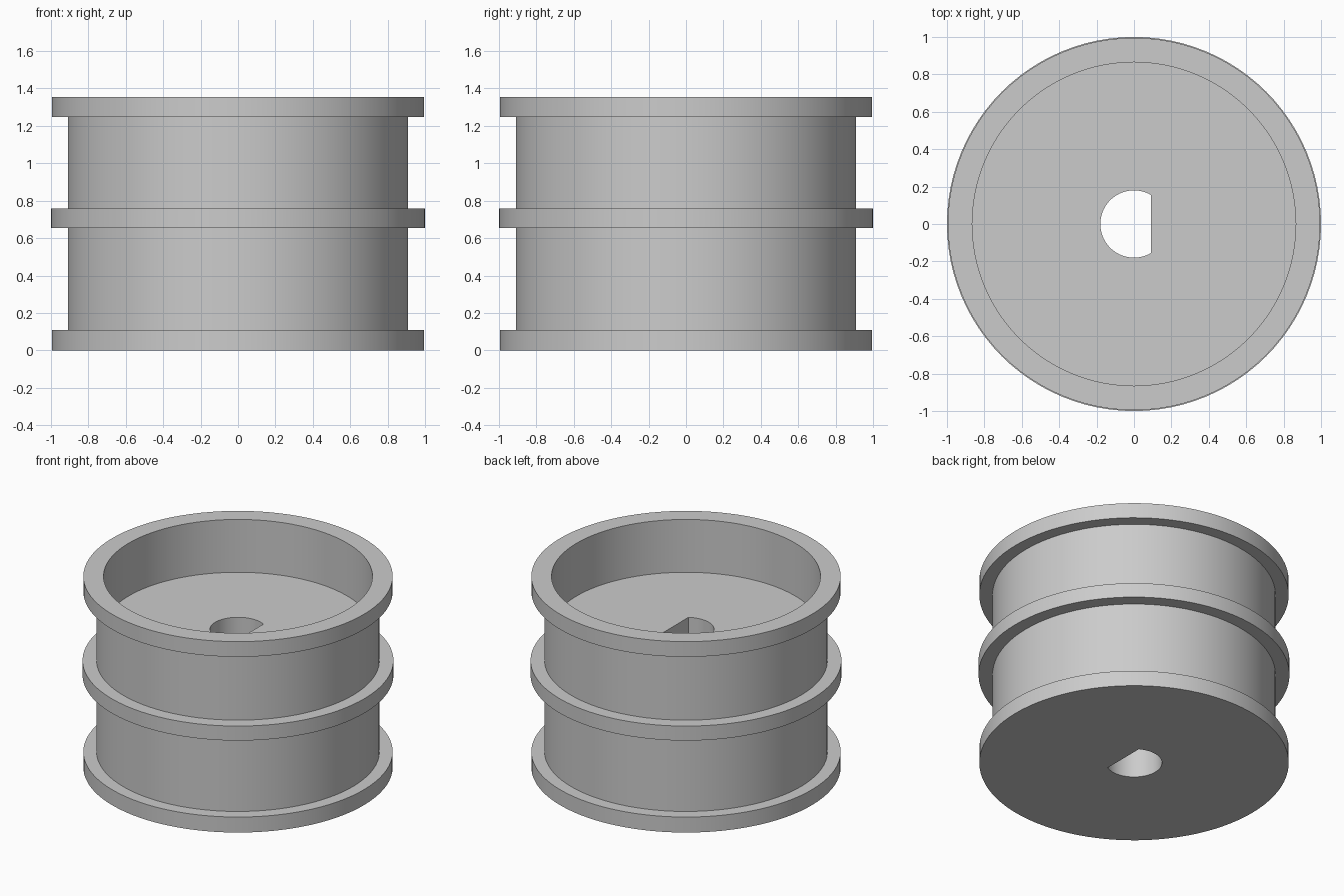
import bpy
import bmesh
from math import cos, sin, tau, radians

cube = bpy.data.objects.get("Cube")
if cube:
    bpy.data.objects.remove(cube, do_unlink=True)

SEGMENTS = 96
BORE, FLAT_X = 0.18, 0.09
BODY, RIM, MID_RIM, CUP = 0.91, 0.995, 1.0, 0.865
HEIGHT, FLOOR = 1.355, 0.98

grey = bpy.data.materials.new("plain grey")
grey.use_nodes = True
colour = (0.6, 0.6, 0.6, 1)
grey.diffuse_color = colour
grey.node_tree.nodes["Principled BSDF"].inputs["Base Color"].default_value = colour

# Closed section (radius, height): outer wall with three flanges, cup, bore
section = [
    (BORE, 0), (RIM, 0), (RIM, 0.11), (BODY, 0.11),
    (BODY, 0.655), (MID_RIM, 0.655), (MID_RIM, 0.758), (BODY, 0.758),
    (BODY, 1.247), (RIM, 1.247), (RIM, HEIGHT),
    (CUP, HEIGHT), (CUP, FLOOR), (BORE, FLOOR),
]


def ring(bm, radius, z):
    """One loop of vertices; the bore is cut off straight to make its D shape."""
    verts = []
    for i in range(SEGMENTS):
        a = tau * i / SEGMENTS
        x = radius * cos(a)
        if radius == BORE:
            x = min(x, FLAT_X)
        verts.append(bm.verts.new((x, radius * sin(a), z)))
    return verts


# Revolve the section into the flanged wheel hub
bm = bmesh.new()
rings = [ring(bm, r, z) for r, z in section]
for k, low in enumerate(rings):
    high = rings[(k + 1) % len(rings)]
    for i in range(SEGMENTS):
        j = (i + 1) % SEGMENTS
        bm.faces.new((low[i], low[j], high[j], high[i]))
bmesh.ops.recalc_face_normals(bm, faces=bm.faces[:])
mesh = bpy.data.meshes.new("flanged_hub")
bm.to_mesh(mesh)
bm.free()
mesh.materials.append(grey)

hub = bpy.data.objects.new("flanged_hub", mesh)
bpy.context.collection.objects.link(hub)
bpy.ops.object.select_all(action="DESELECT")
hub.select_set(True)
bpy.context.view_layer.objects.active = hub
bpy.ops.object.shade_smooth_by_angle(angle=radians(30))
